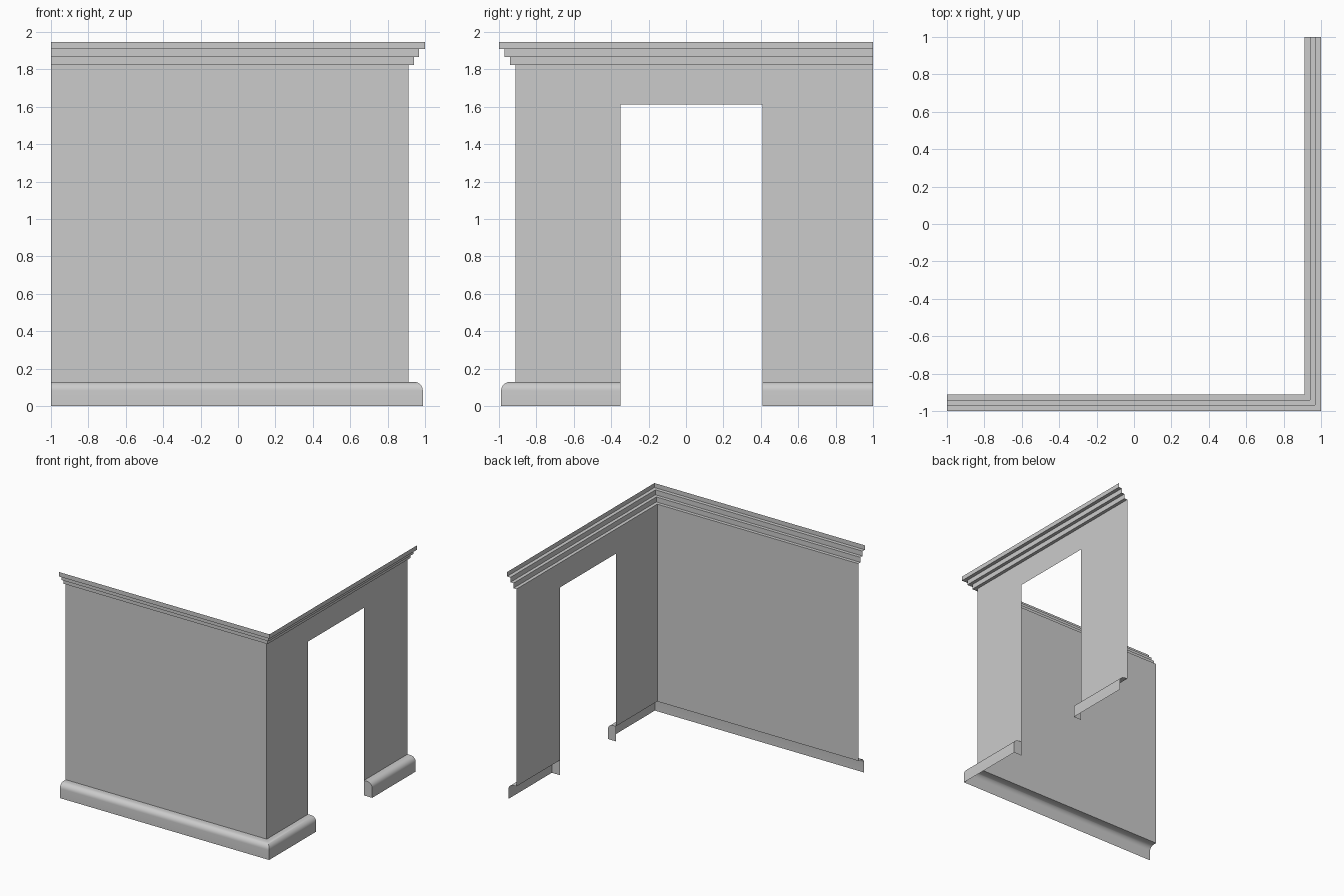
import bpy, math

if "Cube" in bpy.data.objects:
    bpy.data.objects.remove(bpy.data.objects["Cube"])

W = 0.911                      # distance of the wall planes from the centre
DOOR_A, DOOR_B, DOOR_TOP = -0.35, 0.41, 1.612
BASE_TOP, WALL_TOP = 0.129, 1.823


def front_start(o): return (-1.0, -o)
def corner(o): return (o, -o)
def right_at(y): return lambda o: (o, y)


def make(name, verts, faces, smooth=False):
    me = bpy.data.meshes.new(name)
    me.from_pydata(verts, [], faces)
    me.update()
    ob = bpy.data.objects.new(name, me)
    bpy.context.collection.objects.link(ob)
    if smooth:
        bpy.ops.object.select_all(action='DESELECT')
        ob.select_set(True)
        bpy.context.view_layer.objects.active = ob
        bpy.ops.object.shade_smooth_by_angle(angle=math.radians(35))
    return ob


def sweep(name, profile, stations, caps=(), smooth=False):
    """Open sheet: profile of (offset, z) swept through mitred stations."""
    n = len(profile)
    verts = [(*s(o), z) for s in stations for o, z in profile]
    faces = [(i * n + j, (i + 1) * n + j, (i + 1) * n + j + 1, i * n + j + 1)
             for i in range(len(stations) - 1) for j in range(n - 1)]
    for c in caps:             # close the end with a flat face
        ring = [c * n + j for j in range(n)]
        verts.append((*stations[c](W), 0.0))
        ring.append(len(verts) - 1)
        faces.append(tuple(ring) if c else tuple(reversed(ring)))
    return make(name, verts, faces, smooth)


# Walls: plain front sheet, right sheet with a doorway
sweep("front_wall", [(W, BASE_TOP), (W, WALL_TOP)], [front_start, corner])
ys = [-W, DOOR_A, DOOR_B, 1.0]
v = [(W, y, z) for z in (BASE_TOP, DOOR_TOP, WALL_TOP) for y in ys]
v += [(W, DOOR_A, 0.129), (W, DOOR_B, 0.129)]
make("doorway_wall", v[:12],
     [(0, 1, 5, 4), (2, 3, 7, 6), (4, 5, 9, 8), (5, 6, 10, 9), (6, 7, 11, 10)])

# Rounded skirting, capped where it meets the doorway
R, OUT = 0.047, 0.988
base = [(OUT, 0.0)]
for k in range(9):
    a = math.pi / 2 * k / 8
    base.append((OUT - R + R * math.cos(a), BASE_TOP - R + R * math.sin(a)))
base.append((W, BASE_TOP))
sweep("skirting_main", base, [front_start, corner, right_at(DOOR_A)], caps=[2], smooth=True)
sweep("skirting_beyond_door", base, [right_at(DOOR_B), right_at(1.0)], caps=[0], smooth=True)

# Three-step cornice, open at the back
cornice = [(W, WALL_TOP)]
for o, z0, z1 in ((0.94, WALL_TOP, 1.866), (0.969, 1.866, 1.908), (1.0, 1.908, 1.946)):
    cornice += [(o, z0), (o, z1)]
sweep("cornice", cornice, [front_start, corner, right_at(1.0)])
